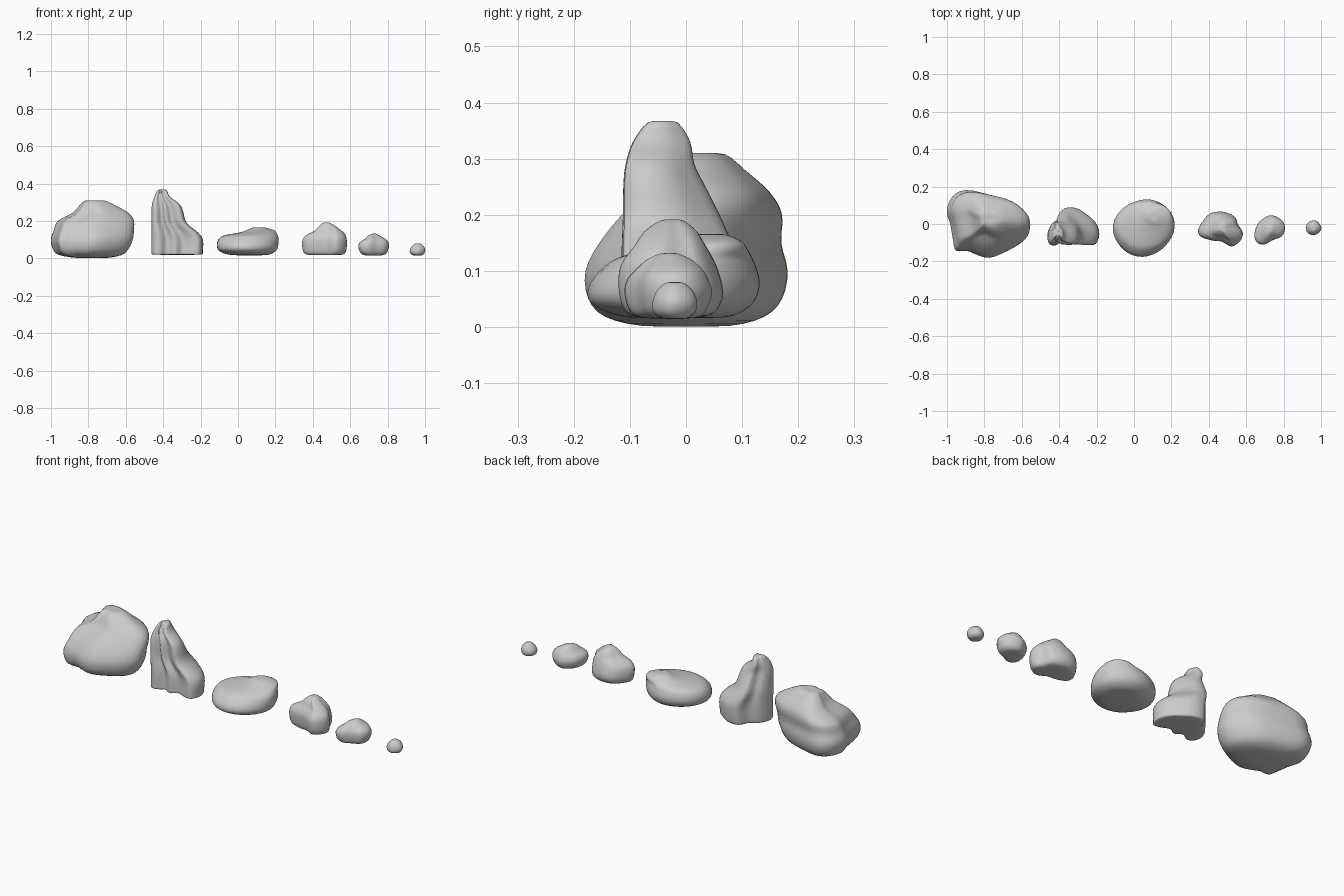
import bpy, bmesh
from mathutils import Vector


def spline(pts, steps, closed):
    """Catmull-Rom through points of any dimension."""
    n = len(pts)
    pts = [Vector(p) for p in pts]
    at = (lambda i: pts[i % n]) if closed else (lambda i: pts[min(max(i, 0), n - 1)])
    out = []
    for i in range(n if closed else n - 1):
        a, b, c, d = (at(i + k) for k in (-1, 0, 1, 2))
        for s in range(steps):
            t = s / steps
            out.append(0.5 * (2 * b + (c - a) * t + (2 * a - 5 * b + 4 * c - d) * t * t
                              + (3 * b - a - 3 * c + d) * t ** 3))
    return out if closed else out + [pts[-1]]


def rock(name, outline, levels):
    """Plan outline refitted to each level (z, x0, x1, y0, y1), closed at both ends."""
    plan = spline(outline, 3, True)
    lo = [min(p[k] for p in plan) for k in (0, 1)]
    hi = [max(p[k] for p in plan) for k in (0, 1)]
    uv = [[(p[k] - lo[k]) / (hi[k] - lo[k]) for k in (0, 1)] for p in plan]

    def pole(lv):
        z, x0, x1, y0, y1 = lv
        cx, cy = (x0 + x1) / 2, (y0 + y1) / 2
        return (z, cx, cx, cy, cy)

    levels = [pole(levels[0])] + levels + [pole(levels[-1])]
    bm = bmesh.new()
    rings = []
    for z, x0, x1, y0, y1 in spline(levels, 3, False):
        rings.append([bm.verts.new((x0 + u * (x1 - x0), y0 + v * (y1 - y0), z)) for u, v in uv])
    n = len(uv)
    for a, b in zip(rings, rings[1:]):
        for i in range(n):
            j = (i + 1) % n
            bm.faces.new((a[i], a[j], b[j], b[i]))
    bmesh.ops.remove_doubles(bm, verts=bm.verts, dist=0.0004)
    # soften the surface slightly
    bmesh.ops.smooth_vert(bm, verts=bm.verts, factor=0.3, use_axis_x=True,
                          use_axis_y=True, use_axis_z=True)
    bmesh.ops.recalc_face_normals(bm, faces=bm.faces)
    for f in bm.faces:
        f.smooth = True
    me = bpy.data.meshes.new(name)
    bm.to_mesh(me)
    bm.free()
    ob = bpy.data.objects.new(name, me)
    bpy.context.collection.objects.link(ob)


# large boulder, leaning to the back
rock("boulder",
     [(-.56, -.03), (-.58, .04), (-.66, .12), (-.79, .165), (-.90, .185), (-.97, .15),
      (-1, .07), (-.98, 0), (-.965, -.09), (-.95, -.14), (-.89, -.14), (-.84, -.16),
      (-.77, -.178), (-.68, -.145), (-.59, -.09)],
     [(.002, -.86, -.70, -.08, .08), (.018, -.96, -.62, -.145, .14), (.05, -.99, -.585, -.175, .172),
      (.10, -1.002, -.562, -.18, .182), (.15, -.985, -.556, -.155, .17), (.20, -.965, -.556, -.115, .172),
      (.24, -.89, -.58, -.075, .15), (.28, -.85, -.65, -.045, .105), (.308, -.82, -.71, -.01, .07)])

# tall spire with a low shoulder
rock("spire_rock",
     [(-.19, -.05), (-.21, .01), (-.26, .055), (-.31, .085), (-.37, .085), (-.40, .03),
      (-.44, .005), (-.465, -.05), (-.455, -.1), (-.42, -.112), (-.38, -.085), (-.34, -.11),
      (-.30, -.085), (-.25, -.105), (-.21, -.105)],
     [(.02, -.45, -.20, -.105, .07), (.035, -.463, -.188, -.115, .085), (.10, -.463, -.187, -.115, .09),
      (.14, -.463, -.215, -.115, .085), (.19, -.463, -.275, -.113, .065), (.25, -.462, -.293, -.112, .035),
      (.29, -.46, -.312, -.108, .015), (.33, -.447, -.365, -.095, .008), (.365, -.428, -.382, -.068, -.015)])

# flat round stone with a hump at the back right
rock("flat_rock",
     [(.218, -.02), (.20, .06), (.14, .115), (.06, .133), (-.03, .105), (-.09, .05),
      (-.112, -.02), (-.09, -.09), (-.03, -.15), (.05, -.17), (.13, -.145), (.19, -.09)],
     [(.017, -.03, .15, -.10, .07), (.03, -.085, .19, -.15, .105), (.05, -.11, .21, -.175, .125),
      (.08, -.113, .217, -.17, .132), (.108, -.10, .217, -.145, .125), (.124, -.07, .212, -.12, .118),
      (.138, .01, .205, -.07, .11), (.152, .05, .19, -.02, .10), (.165, .08, .14, .015, .07)])

# medium peaked stone
rock("peaked_rock",
     [(.582, -.045), (.555, 0), (.54, .04), (.48, .067), (.41, .06), (.37, .02),
      (.343, -.03), (.36, -.065), (.42, -.085), (.47, -.09), (.52, -.118), (.565, -.09)],
     [(.018, .38, .55, -.09, .03), (.03, .352, .575, -.11, .055), (.06, .343, .582, -.12, .067),
      (.10, .345, .582, -.12, .058), (.125, .365, .575, -.108, .047), (.145, .405, .558, -.092, .035),
      (.17, .43, .525, -.075, .02), (.19, .455, .49, -.045, -.005)])

# small rounded stone
rock("small_rock",
     [(.807, -.02), (.79, .02), (.74, .046), (.70, .035), (.66, 0), (.643, -.06),
      (.66, -.1), (.70, -.107), (.74, -.085), (.79, -.065)],
     [(.016, .68, .77, -.075, .015), (.028, .655, .795, -.1, .035), (.06, .643, .807, -.11, .047),
      (.085, .65, .805, -.105, .04), (.102, .675, .79, -.09, .03), (.12, .695, .76, -.07, .01),
      (.131, .715, .74, -.045, -.015)])

# pebble
rock("pebble",
     [(1.0, -.02), (.985, .01), (.96, .022), (.93, .01), (.918, -.02), (.93, -.05), (.96, -.062), (.99, -.045)],
     [(.015, .94, .98, -.04, 0), (.025, .922, .996, -.058, .016), (.045, .918, 1.002, -.06, .02),
      (.065, .93, .992, -.052, .012), (.079, .947, .975, -.035, -.005)])
